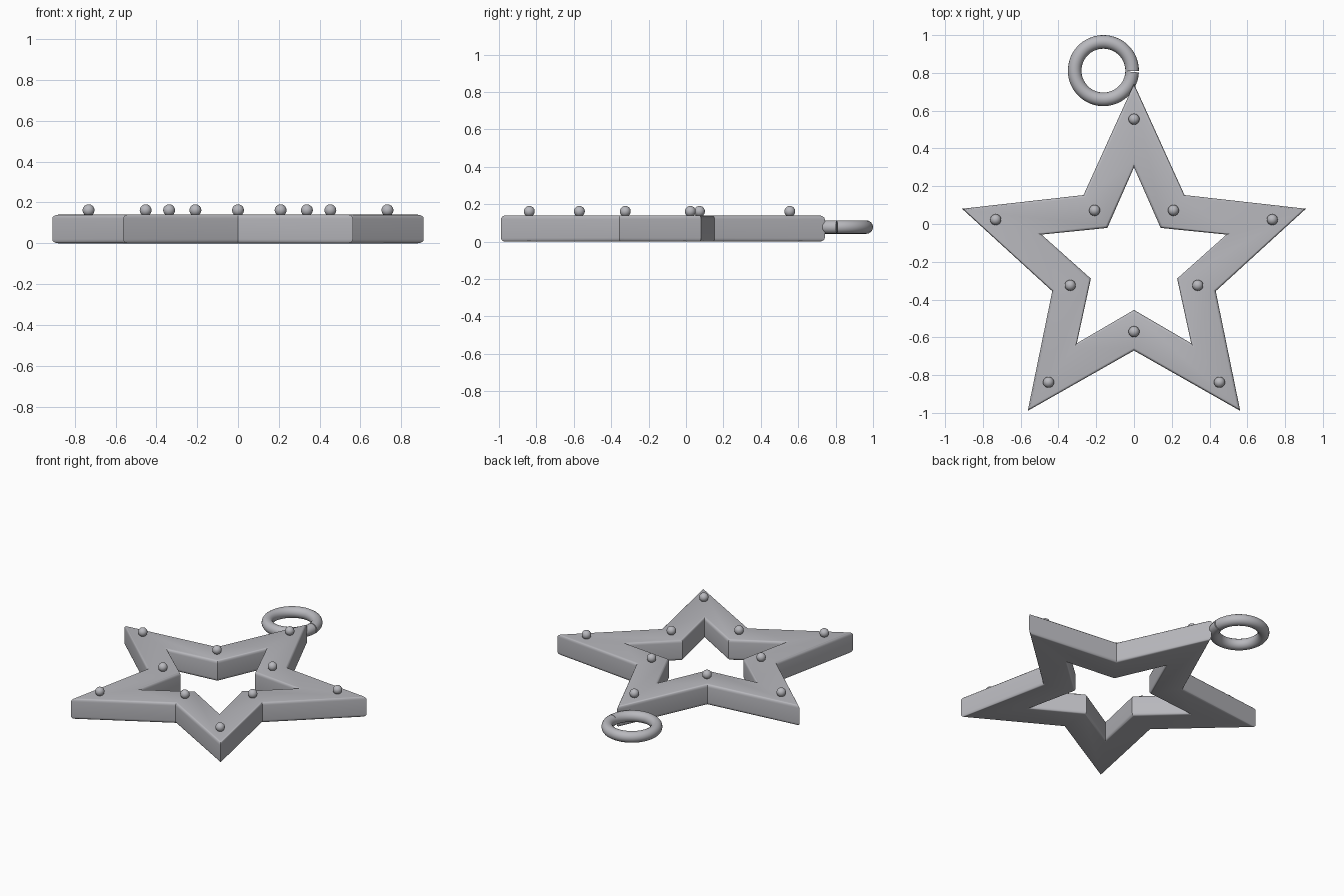
import bpy, bmesh
from math import sin, cos, pi, radians

cube = bpy.data.objects.get("Cube")
if cube:
    bpy.data.objects.remove(cube, do_unlink=True)

metal = bpy.data.materials.new("brushed_grey_metal")
metal.use_nodes = True
COLOUR = (0.48, 0.48, 0.51, 1)
metal.diffuse_color = COLOUR
metal.node_tree.nodes["Principled BSDF"].inputs["Base Color"].default_value = COLOUR

CENTRE_Y = -0.215
HEIGHT = 0.14
BEVEL_W, BEVEL_H, STEPS = 0.013, 0.02, 4


def finish(obj, name):
    obj.name = name
    obj.data.materials.append(metal)
    bpy.ops.object.select_all(action='DESELECT')
    obj.select_set(True)
    bpy.context.view_layer.objects.active = obj
    bpy.ops.object.shade_smooth_by_angle(angle=radians(35))
    return obj


def star_point(i, tip, notch):
    """Corner i of ten, alternating tip and notch, starting at the back."""
    r = notch if i % 2 else tip
    a = i * pi / 5
    return r * sin(a), CENTRE_Y + r * cos(a)


def wall_profile():
    """Inset and height up one side wall, with rounded rims."""
    arc = [k * pi / 2 / STEPS for k in range(STEPS + 1)]
    low = [(BEVEL_W * (1 - sin(a)), BEVEL_H * (1 - cos(a))) for a in arc]
    return low + [(d, HEIGHT - z) for d, z in reversed(low)]


# Star frame: a rounded section carried round ten mitred corners
OUTER = (0.957, 0.455, 0.396)   # tip radius, notch radius, edge distance
INNER = (0.515, 0.24, 0.21)
section = [(OUTER, -d, z) for d, z in wall_profile()]
section += [(INNER, d, z) for d, z in reversed(wall_profile())]
bm = bmesh.new()
rings = []
for i in range(10):
    ring = []
    for (tip, notch, dist), d, z in section:
        s = (dist + d) / dist
        x, y = star_point(i, tip * s, notch * s)
        ring.append(bm.verts.new((x, y, z)))
    rings.append(ring)
n = len(section)
for i in range(10):
    a, b = rings[i], rings[(i + 1) % 10]
    for j in range(n):
        k = (j + 1) % n
        bm.faces.new((a[j], a[k], b[k], b[j]))
bmesh.ops.recalc_face_normals(bm, faces=bm.faces)
mesh = bpy.data.meshes.new("star_frame")
bm.to_mesh(mesh)
bm.free()
star = bpy.data.objects.new("star_frame", mesh)
bpy.context.collection.objects.link(star)
finish(star, "star_frame")

# Round studs on every tip and notch
for i in range(10):
    x, y = star_point(i, 0.77, 0.355)
    bpy.ops.mesh.primitive_uv_sphere_add(segments=24, ring_count=16, radius=0.029,
                                         location=(x, y, 0.162))
    finish(bpy.context.object, f"{'notch' if i % 2 else 'tip'}_stud_{i // 2 + 1}")

# Split hanging ring, with a hairline gap on its left
curve = bpy.data.curves.new("hanging_ring", 'CURVE')
curve.dimensions = '3D'
curve.bevel_depth = 0.036
curve.bevel_resolution = 6
curve.use_fill_caps = True
spline = curve.splines.new('POLY')
COUNT = 72
spline.points.add(COUNT - 1)
for k, p in enumerate(spline.points):
    a = radians(-1 + 358.5 * k / (COUNT - 1))
    p.co = (-0.162 + 0.152 * cos(a), 0.812 + 0.152 * sin(a), 0.078, 1)
loop = bpy.data.objects.new("hanging_ring", curve)
bpy.context.collection.objects.link(loop)
bpy.ops.object.select_all(action='DESELECT')
loop.select_set(True)
bpy.context.view_layer.objects.active = loop
bpy.ops.object.convert(target='MESH')
finish(bpy.context.object, "hanging_ring")
